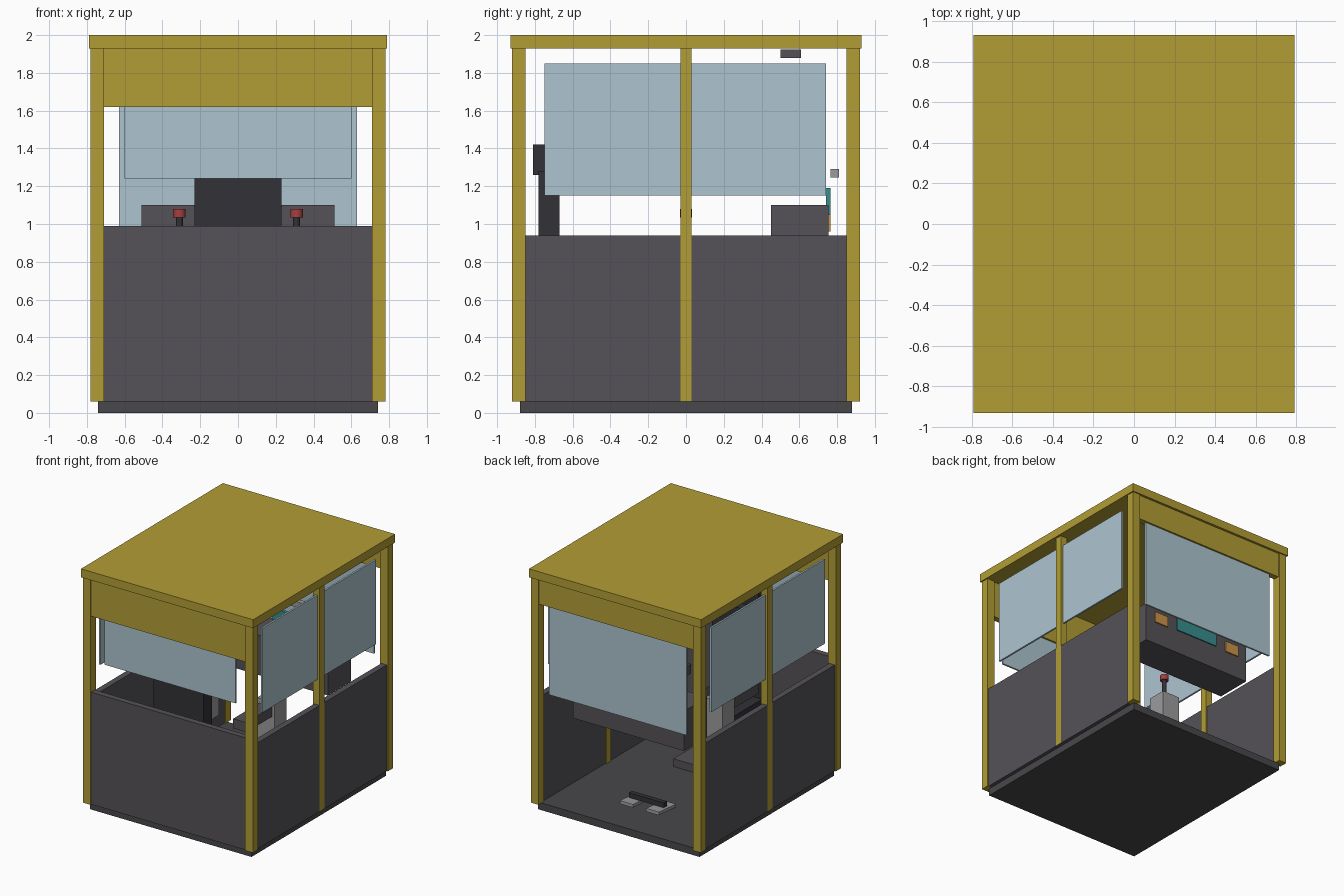
import bpy, bmesh, math
from mathutils import Matrix

if "Cube" in bpy.data.objects:
    bpy.data.objects.remove(bpy.data.objects["Cube"])


def material(name, r, g, b):
    m = bpy.data.materials.new(name)
    m.diffuse_color = (r, g, b, 1)
    m.use_nodes = True
    m.node_tree.nodes["Principled BSDF"].inputs["Base Color"].default_value = m.diffuse_color
    return m


YELLOW = material("yellow_paint", .45, .34, .035)
DARK = material("dark_panel", .09, .085, .095)
FLOOR = material("floor_grey", .065, .065, .07)
BLACK = material("seat_black", .032, .032, .038)
GLASS = material("glass_blue", .42, .56, .63)
GREY = material("light_grey", .33, .33, .34)
RED = material("red", .38, .05, .05)
TEAL = material("teal", .04, .27, .27)
ORANGE = material("orange", .6, .3, .07)


def finish(name, bm, mat):
    me = bpy.data.meshes.new(name)
    bm.to_mesh(me)
    bm.free()
    me.materials.append(mat)
    ob = bpy.data.objects.new(name, me)
    bpy.context.collection.objects.link(ob)
    return ob


def box(name, x, y, z, mat, tilt=0):
    """Box from (min, max) ranges, optionally tilted about its own x axis."""
    bm = bmesh.new()
    bmesh.ops.create_cube(bm, size=1)
    size = [r[1] - r[0] for r in (x, y, z)]
    bmesh.ops.scale(bm, vec=size, verts=bm.verts)
    ob = finish(name, bm, mat)
    ob.location = [(r[0] + r[1]) / 2 for r in (x, y, z)]
    ob.rotation_euler.x = tilt
    return ob


def pair(name, x, y, z, mat, tilt=0):
    """The same box on the right and mirrored on the left."""
    box(name + "_right", x, y, z, mat, tilt)
    box(name + "_left", (-x[1], -x[0]), y, z, mat, tilt)


def cylinder(name, x, y, z, r, mat, n=20):
    bm = bmesh.new()
    bmesh.ops.create_cone(bm, cap_ends=True, segments=n, radius1=r, radius2=r,
                          depth=z[1] - z[0],
                          matrix=Matrix.Translation((x, y, (z[0] + z[1]) / 2)))
    for f in bm.faces:
        f.smooth = len(f.verts) == 4
    for e in bm.edges:
        e.smooth = e.calc_face_angle(0) < math.radians(40)
    return finish(name, bm, mat)


# Floor, roof and frame posts
box("floor", (-.74, .74), (-.88, .88), (0, .06), FLOOR)
box("roof", (-.79, .79), (-.93, .93), (1.93, 2), YELLOW)
pair("seat_end_post", (.71, .78), (-.92, -.85), (.06, 1.93), YELLOW)
pair("console_end_post", (.71, .78), (.85, .92), (.06, 1.93), YELLOW)
pair("middle_post", (.71, .771), (-.03, .03), (.06, 1.93), YELLOW)

# Headers and lower wall panels
box("seat_end_header", (-.71, .71), (-.91, -.86), (1.62, 1.93), YELLOW)
box("console_end_header", (-.71, .71), (.86, .91), (1.72, 1.93), YELLOW)
box("seat_end_wall", (-.71, .71), (-.91, -.86), (.06, .99), DARK)
pair("side_wall", (.72, .77), (-.85, .85), (.06, .94), DARK)

# Windows
pair("side_window", (.735, .75), (-.75, .74), (1.15, 1.85), GLASS)
box("seat_end_window", (-.6, .6), (-.89, -.875), (1.24, 1.68), GLASS)
box("windshield", (-.63, .63), (.88, .895), (.985, 1.74), GLASS)

# Operator seat on a low platform
box("seat_platform", (-.27, .27), (-.75, -.22), (.06, .125), DARK)
box("seat_pedestal", (-.14, .14), (-.6, -.34), (.125, .45), BLACK)
box("seat_cushion", (-.23, .23), (-.7, -.22), (.45, .58), BLACK)
box("seat_back", (-.23, .23), (-.78, -.67), (.55, 1.28), BLACK)
box("headrest", (-.14, .14), (-.81, -.75), (1.26, 1.42), BLACK)

# Armrest pods with joysticks
pair("armrest", (.25, .37), (-.42, -.08), (.76, .84), DARK)
pair("joystick_pod", (.23, .39), (-.08, .08), (.55, .88), GREY)
for side, sx in (("right", .31), ("left", -.31)):
    cylinder("joystick_stem_" + side, sx, 0, (.88, 1.04), .018, BLACK)
    cylinder("joystick_knob_" + side, sx, 0, (1.035, 1.08), .033, RED)

# Control console with screen and buttons
box("console", (-.51, .51), (.45, .755), (.77, 1.1), DARK)
box("console_screen", (-.2, .2), (.74, .765), (.97, 1.19), TEAL)
pair("console_button", (.295, .425), (.745, .765), (.96, 1.05), ORANGE)

# Foot pedals with a cross bar
pair("pedal", (.06, .18), (.39, .61), (.085, .11), GREY, math.radians(4))
box("pedal_bar", (-.16, .16), (.48, .52), (.115, .155), BLACK)

# Grab bar behind the windshield and ceiling unit
box("grab_bar", (-.25, .25), (.765, .81), (1.245, 1.29), GREY)
box("ceiling_unit", (-.18, .18), (.5, .61), (1.88, 1.925), DARK)
